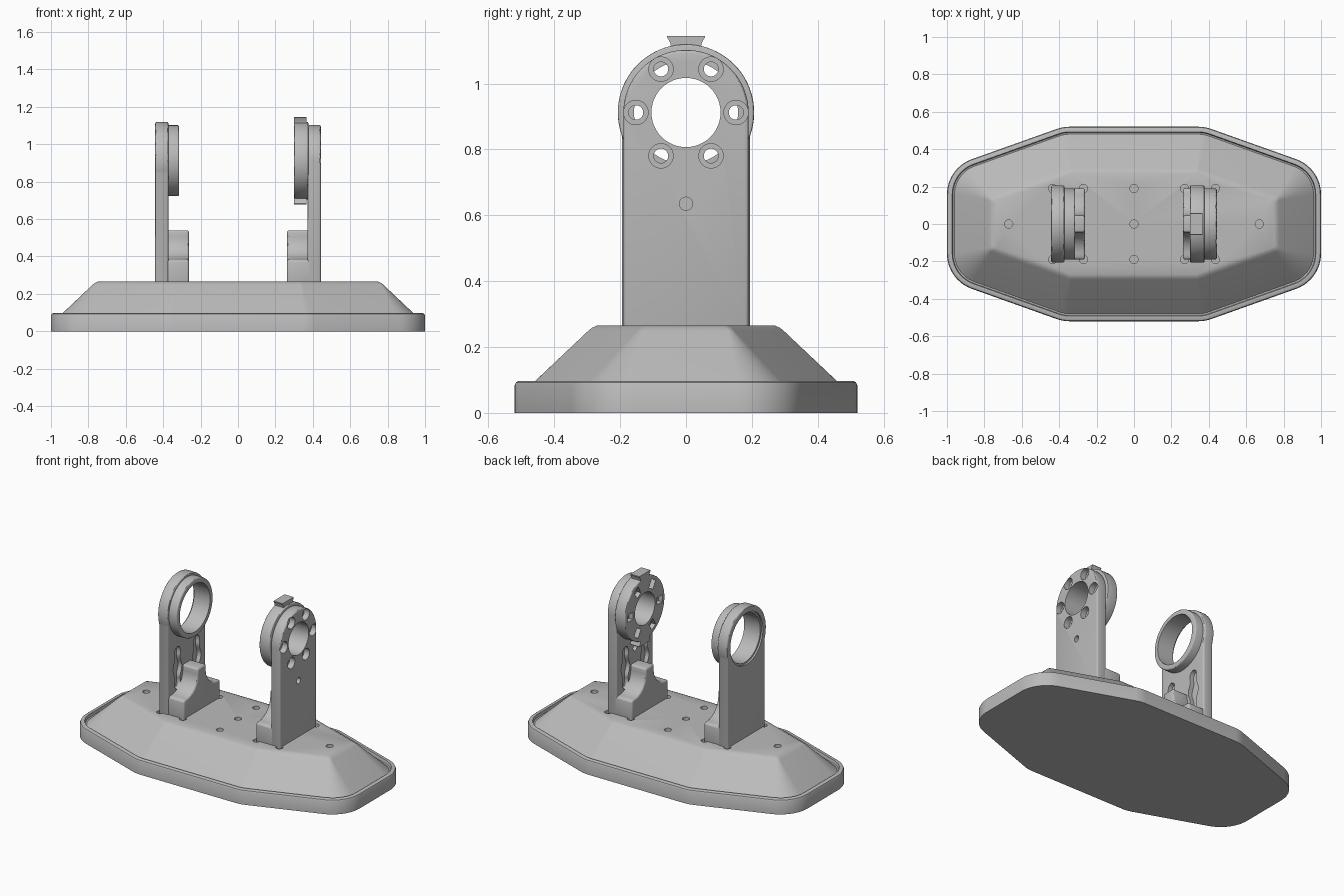
import bpy, bmesh, math
from mathutils import Vector

if "Cube" in bpy.data.objects:
    bpy.data.objects.remove(bpy.data.objects["Cube"], do_unlink=True)

grey = bpy.data.materials.new("plain_grey")
grey.use_nodes = True
GREY = (0.5, 0.5, 0.5, 1)
grey.diffuse_color = GREY
grey.node_tree.nodes["Principled BSDF"].inputs["Base Color"].default_value = GREY

AXIS_Z = 0.912     # height of the bearing axis
TOP_Z = 0.265      # deck height of the base


def loft(name, rings):
    """Skin a stack of equal-length point rings and cap both ends."""
    bm = bmesh.new()
    loops = [[bm.verts.new(p) for p in ring] for ring in rings]
    n = len(loops[0])
    for a, b in zip(loops, loops[1:]):
        for i in range(n):
            j = (i + 1) % n
            bm.faces.new((a[i], a[j], b[j], b[i]))
    bm.faces.new(loops[0][::-1])
    bm.faces.new(loops[-1])
    bmesh.ops.recalc_face_normals(bm, faces=bm.faces)
    mesh = bpy.data.meshes.new(name)
    bm.to_mesh(mesh)
    bm.free()
    mesh.materials.append(grey)
    ob = bpy.data.objects.new(name, mesh)
    bpy.context.collection.objects.link(ob)
    return ob


def extrude_x(name, profile, x0, x1):
    return loft(name, [[(x, y, z) for y, z in profile] for x in (x0, x1)])


def arc(cy, cz, r, start, end, n=48):
    angles = [math.radians(start + (end - start) * i / n) for i in range(n + 1)]
    return [(cy + r * math.cos(t), cz + r * math.sin(t)) for t in angles]


def rod_x(name, y, z, r, x0, x1):
    return extrude_x(name, arc(y, z, r, 0, 360)[:-1], x0, x1)


def rod_z(name, x, y, r, z0, z1):
    circle = arc(x, y, r, 0, 360, 24)[:-1]
    return loft(name, [[(px, py, z) for px, py in circle] for z in (z0, z1)])


def bake(ob):
    dg = bpy.context.evaluated_depsgraph_get()
    mesh = bpy.data.meshes.new_from_object(ob.evaluated_get(dg))
    ob.modifiers.clear()
    ob.data = mesh


def bevel(ob, width, segments=3):
    m = ob.modifiers.new("edge_round", "BEVEL")
    m.width, m.segments = width, segments
    m.limit_method, m.angle_limit = "ANGLE", math.radians(40)
    bake(ob)
    return ob


def cut(ob, cutters):
    for c in cutters:
        m = ob.modifiers.new("cut", "BOOLEAN")
        m.operation, m.solver, m.object = "DIFFERENCE", "EXACT", c
        bake(ob)
    for c in cutters:
        bpy.data.objects.remove(c, do_unlink=True)


# Base outline: long octagon with filleted corners, offset inward
def outline(inset, z, n=10):
    slope = math.tan(math.radians(19.6))
    ex, ey = 1 - inset, 0.52 - inset
    ax = 0.38 - inset * math.tan(math.radians(9.8))
    cy = ey - slope * (ex - ax)
    half = [(ex, -cy), (ex, cy), (ax, ey), (-ax, ey)]
    pts = [Vector(p) for p in half + [(-ex, cy), (-ex, -cy), (-ax, -ey), (ax, -ey)]]
    r = max(0.2 - inset, 0.02)
    ring = []
    for i, p in enumerate(pts):
        u = (p - pts[i - 1]).normalized()
        v = (pts[(i + 1) % len(pts)] - p).normalized()
        turn = math.acos(u.dot(v))
        centre = p - u * r * math.tan(turn / 2) + Vector((-u.y, u.x)) * r
        start = math.degrees(math.atan2(u.y, u.x)) - 90
        ring += arc(centre.x, centre.y, r, start, start + math.degrees(turn), n)
    return [(x, y, z) for x, y in ring]


# Base: rim, drainage groove, sloping sides, flat deck
levels = [(0, 0), (0, 0.085), (0.004, 0.093), (0.012, 0.097), (0.028, 0.097),
          (0.032, 0.078), (0.04, 0.076), (0.222, 0.248), (0.234, 0.258), (0.25, TOP_Z)]
base = loft("base", [outline(d, z) for d, z in levels])
spots = [(-0.67, 0), (0.67, 0), (0, 0), (0, 0.19), (0, -0.19)]
spots += [(sx * x, sy * 0.19) for sx in (-1, 1) for sy in (-1, 1) for x in (0.27, 0.435)]
cut(base, [rod_z("deck_hole", x, y, 0.022, TOP_Z - 0.03, TOP_Z + 0.05) for x, y in spots])


# Peanut-shaped lightening pockets on the inner face of an upright
def pockets(s):
    steps = 32
    result = []
    for side in (-1, 1):
        edge = []
        for i in range(steps + 1):
            t = i / steps
            w = 0.045 * min(1, 2.6 * math.sqrt(t * (1 - t))) + 0.009 * math.cos(4 * math.pi * t) - 0.009
            edge.append((max(w, 0.004), 0.4 + 0.28 * t))
        c = side * 0.1
        profile = [(c + w, z) for w, z in edge] + [(c - w, z) for w, z in reversed(edge)]
        result.append(extrude_x("pocket", profile, s * 0.345, s * 0.4))
    return result


# Foot with a central rib that sweeps down to both sides
def foot(name, s):
    right = [(0.19, 0.24), (0.19, 0.38)] + arc(0.165, 0.505, 0.12, 270, 180, 16) + [(0.045, 0.54)]
    profile = right + [(-y, z) for y, z in reversed(right)]
    return bevel(extrude_x(name, profile, s * 0.262, s * 0.395), 0.012)


def upright(name, s, half_width, radius):
    over = math.degrees(math.acos(half_width / radius)) if radius > half_width else 0
    profile = [(-half_width, 0.24), (half_width, 0.24)]
    profile += arc(0, AXIS_Z, radius, -over, 180 + over)
    return bevel(extrude_x(name, profile, s * 0.372, s * 0.443), 0.01)


# Ring support
ring_foot = foot("ring_foot", -1)
ring_plate = upright("ring_upright", -1, 0.195, 0.207)
ring_collar = bevel(rod_x("ring_collar", 0, AXIS_Z, 0.19, -0.43, -0.315), 0.008)


def ring_bores():
    return [rod_x("bore", 0, AXIS_Z, 0.158, -0.5, -0.2),
            rod_x("bore_lip", 0, AXIS_Z, 0.17, -0.5, -0.432)]


cut(ring_plate, ring_bores() + pockets(-1))
cut(ring_collar, ring_bores())

# Bolted support
bolt_foot = foot("bolt_foot", 1)
bolt_plate = upright("bolt_upright", 1, 0.19, 0.1901)
bolt_disc = bevel(rod_x("bolt_disc", 0, AXIS_Z, 0.207, 0.3, 0.376), 0.006)


def bolt_bores():
    holes = [rod_x("bore", 0, AXIS_Z, 0.105, 0.2, 0.5)]
    for k in range(6):
        a = math.radians(60 * k)
        y, z = 0.152 * math.cos(a), AXIS_Z + 0.152 * math.sin(a)
        holes.append(rod_x("bolt_hole", y, z, 0.022, 0.2, 0.5))
        holes.append(rod_x("counterbore", y, z, 0.037, 0.405, 0.5))
    return holes


# Radial slots behind each bolt on the inner disc face
def slots():
    result = []
    for k in range(6):
        d = Vector((math.cos(math.radians(60 * k)), math.sin(math.radians(60 * k))))
        q = Vector((-d.y, d.x)) * 0.024
        corners = [d * 0.125 - q, d * 0.182 - q, d * 0.182 + q, d * 0.125 + q]
        result.append(extrude_x("slot", [(c.x, c.y + AXIS_Z) for c in corners], 0.28, 0.33))
    return result


cut(bolt_plate, bolt_bores() + pockets(1) + [rod_x("pin_hole", 0, 0.635, 0.02, 0.3, 0.5)])
cut(bolt_disc, bolt_bores() + slots())

# Flared locating tabs above and below the disc
tabs = []
for label, up in (("top", 1), ("bottom", -1)):
    flare = [(0.045, 0.19), (0.047, 0.21), (0.058, 0.23), (0.057, 0.233)]
    profile = [(y, AXIS_Z + up * h) for y, h in flare + [(-y, h) for y, h in reversed(flare)]]
    tabs.append(extrude_x(label + "_tab", profile, 0.3, 0.367))

# Smooth round surfaces, keep machined edges crisp
bpy.ops.object.select_all(action="DESELECT")
parts = [base, ring_foot, ring_plate, ring_collar, bolt_foot, bolt_plate, bolt_disc] + tabs
for ob in parts:
    ob.select_set(True)
bpy.context.view_layer.objects.active = base
bpy.ops.object.shade_smooth_by_angle(angle=math.radians(30))
